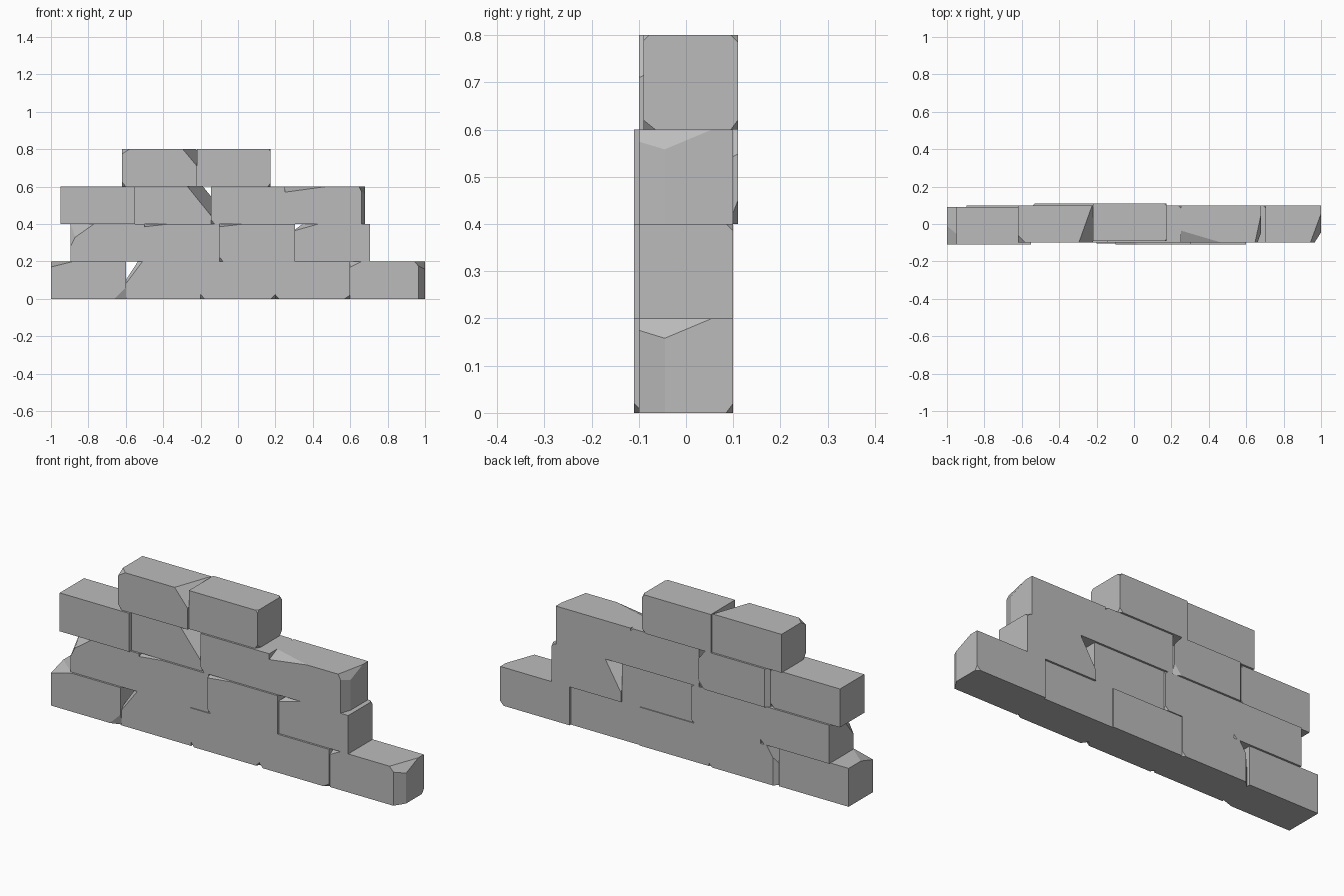
import bpy
import bmesh
from mathutils import Vector

cube = bpy.data.objects.get("Cube")
if cube:
    bpy.data.objects.remove(cube, do_unlink=True)

stone = bpy.data.materials.new("grey_stone")
stone.use_nodes = True
stone.diffuse_color = (0.5, 0.5, 0.5, 1)
stone.node_tree.nodes["Principled BSDF"].inputs["Base Color"].default_value = stone.diffuse_color

SIDES = {"left": (0, -1), "right": (0, 1), "front": (1, -1),
         "back": (1, 1), "bottom": (2, -1), "top": (2, 1)}


def chip(bm, half, cuts):
    """Slice off a corner or edge; each side name gives the cut length along its axis."""
    normal, corner, first = Vector(), Vector(), None
    for side, length in cuts.items():
        axis, sign = SIDES[side]
        normal[axis] = sign / length
        corner[axis] = sign * half[axis]
        if first is None:
            first = Vector()
            first[axis] = -sign * length
    geom = bm.verts[:] + bm.edges[:] + bm.faces[:]
    bmesh.ops.bisect_plane(bm, geom=geom, plane_co=corner + first,
                           plane_no=normal.normalized(), clear_outer=True, dist=1e-5)
    bmesh.ops.holes_fill(bm, edges=[e for e in bm.edges if e.is_boundary], sides=0)


def brick(name, row, start, end, shift, chips):
    """One block of the wall: row number, x range, y shift and its chipped corners."""
    size = Vector((end - start, 0.2, 0.2))
    bm = bmesh.new()
    bmesh.ops.create_cube(bm, size=1)
    bmesh.ops.scale(bm, vec=size, verts=bm.verts)
    for cuts in chips:
        chip(bm, size / 2, cuts)
    bmesh.ops.recalc_face_normals(bm, faces=bm.faces)
    mesh = bpy.data.meshes.new(name)
    bm.to_mesh(mesh)
    bm.free()
    mesh.materials.append(stone)
    obj = bpy.data.objects.new(name, mesh)
    obj.location = ((start + end) / 2, shift, row * 0.2 + 0.1)
    bpy.context.collection.objects.link(obj)


# Chips shared by several bricks
nick_low_back = dict(right=.02, back=.015, bottom=.02)
nick_low_left = dict(left=.02, front=.02, bottom=.025)
nick_top_back = dict(right=.015, back=.015, top=.015)
worn_end = [dict(right=.035, front=.055), dict(right=.057, front=.155, top=.065)]
slim_end = [dict(right=.02, front=.055), dict(right=.033, front=.155, top=.065)]
broken_end = dict(right=.075, front=.21, top=.09)
flat_nick = dict(left=.13, front=.05, top=.015)

# Bottom course
brick("base_brick_far_left", 0, -1, -.6, -.01, [
    dict(left=.12, front=.1, top=.03), dict(right=.06, front=.02, bottom=.06)])
brick("base_brick_left", 0, -.6, -.2, 0, [
    dict(left=.065, top=.1), dict(left=.09, front=.08, top=.12),
    dict(left=.03, back=.03), nick_low_back])
brick("base_brick_middle", 0, -.2, .2, -.005, [
    dict(right=.025, front=.03, bottom=.025), nick_low_left])
brick("base_brick_right", 0, .2, .6, -.01, [
    dict(left=.02, front=.03, bottom=.02), dict(right=.03, front=.02, bottom=.02)])
brick("base_brick_far_right", 0, .6, 1, 0, worn_end + [
    dict(left=.06, front=.05, top=.03), nick_low_back])

# Second course
brick("second_brick_far_left", 1, -.895, -.5, 0, [
    dict(left=.125, front=.1, top=.088), dict(left=.06, front=.1, top=.12), nick_low_back])
brick("second_brick_left", 1, -.5, -.1, 0, [flat_nick, nick_top_back, nick_low_back])
brick("second_brick_right", 1, -.1, .305, -.01, [flat_nick, nick_low_left])
brick("second_brick_far_right", 1, .305, .705, 0, [
    dict(left=.125, front=.06, top=.035), dict(left=.04, top=.03),
    dict(left=.09, back=.1, top=.15), nick_top_back])

# Third course
brick("third_brick_far_left", 2, -.95, -.55, -.01, [nick_low_back, nick_top_back])
brick("third_brick_left", 2, -.55, -.145, .01, [
    dict(right=.125, front=.3, top=.155), dict(left=.02, back=.02),
    dict(right=.04, back=.02, bottom=.05)])
brick("third_brick_right", 2, -.145, .25, 0, [nick_low_left, nick_top_back])
brick("third_brick_far_right", 2, .25, .68, 0, slim_end + [
    dict(left=.22, front=.065, top=.03)])

# Top course
brick("top_brick_left", 3, -.62, -.22, 0, [
    broken_end, dict(left=.04, front=.04, top=.025), nick_low_left])
brick("top_brick_right", 3, -.22, .175, .01, [
    dict(right=.015, front=.025, bottom=.02), nick_low_back, nick_top_back,
    dict(right=.01, front=.012, top=.012)])
